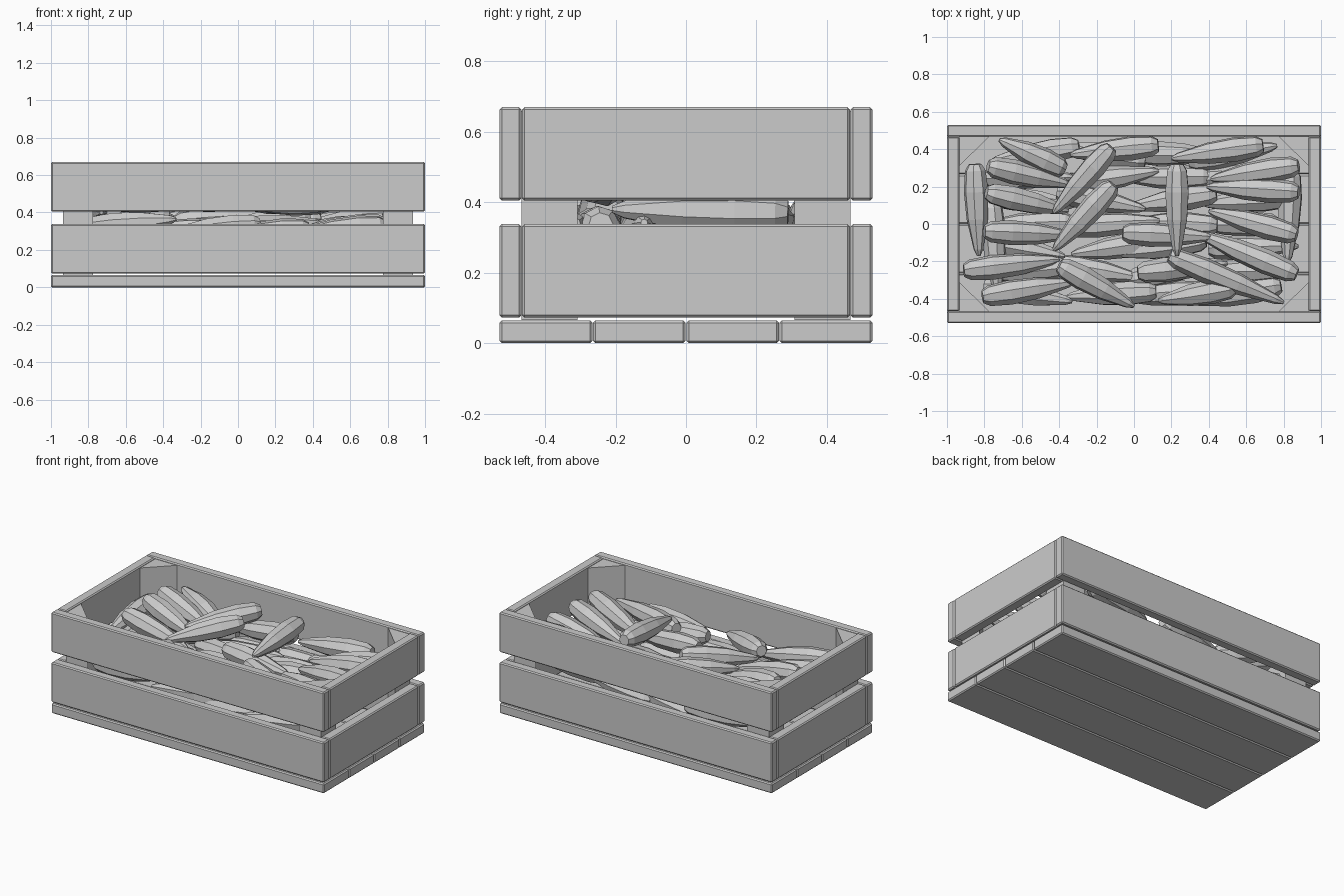
import bpy, bmesh, math, random
from mathutils import Vector

if "Cube" in bpy.data.objects:
    bpy.data.objects.remove(bpy.data.objects["Cube"])

random.seed(4)


def finish(bm, name):
    bmesh.ops.recalc_face_normals(bm, faces=bm.faces)
    me = bpy.data.meshes.new(name)
    bm.to_mesh(me)
    bm.free()
    ob = bpy.data.objects.new(name, me)
    bpy.context.collection.objects.link(ob)
    return ob


def plank(name, lo, hi):
    lo, hi = Vector(lo), Vector(hi)
    bm = bmesh.new()
    bmesh.ops.create_cube(bm, size=1)
    for v in bm.verts:
        v.co = (lo + hi) / 2 + v.co * (hi - lo)
    bmesh.ops.bevel(bm, geom=bm.edges[:], offset=0.007, segments=1,
                    affect='EDGES')
    return finish(bm, name)


# floor boards
for i in range(4):
    y = -0.53 + i * 0.265
    plank(f"floor_board_{i}", (-1, y + 0.001, 0.0), (1, y + 0.264, 0.065))

# side and end boards, two tiers
for z0, z1, tier in ((0.073, 0.338, "lower"), (0.405, 0.67, "upper")):
    plank(f"front_board_{tier}", (-1, -0.53, z0), (1, -0.467, z1))
    plank(f"back_board_{tier}", (-1, 0.467, z0), (1, 0.53, z1))
    plank(f"left_board_{tier}", (-1, -0.466, z0), (-0.934, 0.466, z1))
    plank(f"right_board_{tier}", (0.934, -0.466, z0), (1, 0.466, z1))

# triangular corner posts
for sx in (-1, 1):
    for sy in (-1, 1):
        bm = bmesh.new()
        tri = [(0.936, 0.467), (0.775, 0.467), (0.936, 0.308)]
        f = bm.faces.new([bm.verts.new((sx * x, sy * y, 0.066)) for x, y in tri])
        ext = bmesh.ops.extrude_face_region(bm, geom=[f])["geom"]
        for v in ext:
            if isinstance(v, bmesh.types.BMVert):
                v.co.z = 0.66
        finish(bm, "corner_post")

# tapered eight-sided vegetable: (fraction of length, radius)
PROFILE = [(0, 0.035), (0.07, 0.056), (0.3, 0.067), (0.6, 0.058),
           (0.93, 0.026), (1, 0.01)]


def vegetable(name, a, b):
    a, b = Vector(a), Vector(b)
    d = b - a
    rot = d.to_track_quat('Z', 'Y').to_matrix()
    spin = random.uniform(0, math.pi / 4)
    bm = bmesh.new()
    rings = []
    for t, r in PROFILE:
        ring = []
        for k in range(8):
            ang = spin + k * math.pi / 4
            p = Vector((r * math.cos(ang), r * math.sin(ang), t * d.length))
            ring.append(bm.verts.new(a + rot @ p))
        rings.append(ring)
    for r0, r1 in zip(rings, rings[1:]):
        for k in range(8):
            bm.faces.new((r0[k], r0[k - 1], r1[k - 1], r1[k]))
    bm.faces.new(rings[0])
    bm.faces.new(rings[-1])
    finish(bm, name)


# top layer: blunt end x, y, z then tip x, y, z
TOP = [
    (-0.85, 0.32, 0.47, -0.83, -0.17, 0.44), (-0.37, 0.29, 0.47, -0.72, 0.45, 0.53),
    (-0.12, 0.41, 0.56, -0.43, 0.06, 0.50), (-0.11, 0.21, 0.56, -0.43, -0.14, 0.49),
    (-0.78, 0.31, 0.55, -0.34, 0.21, 0.44), (-0.79, 0.17, 0.55, -0.35, 0.07, 0.44),
    (-0.80, -0.04, 0.53, -0.33, -0.06, 0.43), (-0.91, -0.25, 0.48, -0.40, -0.19, 0.42),
    (-0.81, -0.39, 0.49, -0.32, -0.31, 0.43), (-0.40, -0.22, 0.50, 0.0, -0.44, 0.43),
    (0.23, 0.32, 0.61, 0.23, -0.17, 0.57), (0.69, 0.42, 0.49, 0.20, 0.35, 0.46),
    (0.88, 0.31, 0.52, 0.41, 0.24, 0.43), (0.88, 0.17, 0.53, 0.39, 0.20, 0.44),
    (0.87, -0.06, 0.53, 0.40, 0.07, 0.44), (0.87, -0.27, 0.51, 0.34, -0.05, 0.44),
    (0.19, -0.17, 0.51, 0.80, -0.42, 0.44), (0.54, -0.34, 0.47, 0.13, -0.41, 0.42),
    (-0.06, -0.05, 0.50, 0.42, -0.07, 0.46), (0.02, -0.26, 0.47, 0.50, -0.21, 0.43),
    (0.13, 0.42, 0.45, -0.34, 0.37, 0.42),
    # crosswise pieces near the ends
    (0.84, 0.29, 0.37, 0.82, -0.21, 0.38), (-0.76, 0.12, 0.39, -0.73, -0.38, 0.40),
]
for i, c in enumerate(TOP):
    vegetable(f"vegetable_top_{i}", c[:3], c[3:])

# buried layer: loose rows beneath
n = 0
for cx in (-0.58, -0.15, 0.2, 0.58):
    for row in range(7):
        cy = -0.375 + row * 0.125
        s = random.choice((-1, 1))
        ang = random.uniform(-0.2, 0.2)
        half = Vector((s * 0.24 * math.cos(ang), 0.24 * math.sin(ang), 0.02 * s))
        c = Vector((cx + random.uniform(-0.06, 0.06), cy,
                    random.uniform(0.29, 0.37)))
        vegetable(f"vegetable_lower_{n}", c - half, c + half)
        n += 1
